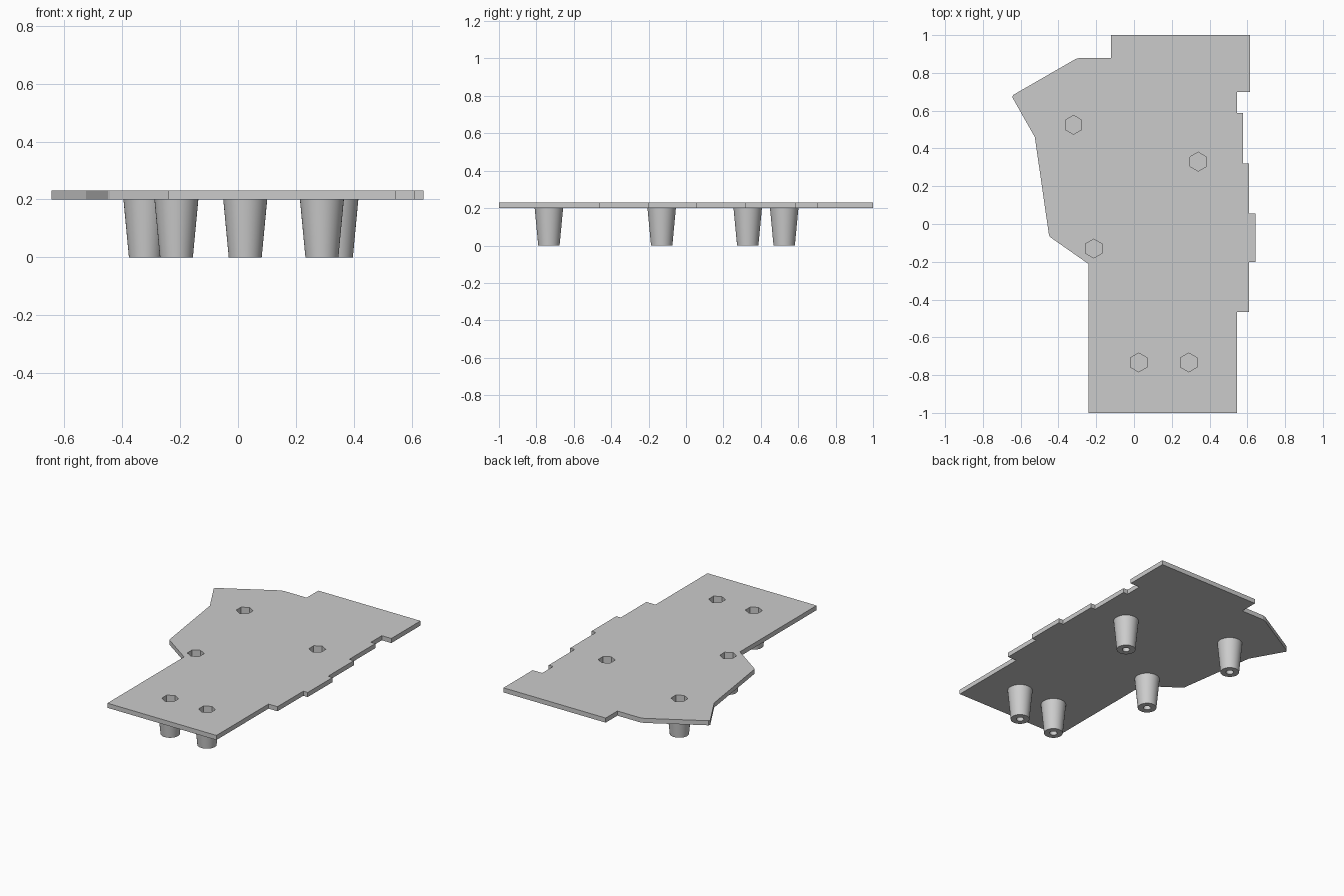
import bpy, bmesh, math

cube = bpy.data.objects.get("Cube")
if cube:
    bpy.data.objects.remove(cube, do_unlink=True)

PLATE_BOTTOM, PLATE_TOP = 0.2, 0.23
POCKET_FLOOR, HOLE_TOP = 0.1, 0.09

grey = bpy.data.materials.new("plain grey")
grey.use_nodes = True
colour = (0.6, 0.6, 0.6, 1)
grey.diffuse_color = colour
grey.node_tree.nodes["Principled BSDF"].inputs["Base Color"].default_value = colour


def finish(name, bm):
    bmesh.ops.recalc_face_normals(bm, faces=bm.faces)
    mesh = bpy.data.meshes.new(name)
    bm.to_mesh(mesh)
    bm.free()
    mesh.materials.append(grey)
    obj = bpy.data.objects.new(name, mesh)
    bpy.context.collection.objects.link(obj)
    return obj


def prism(name, outline, z0, z1):
    bm = bmesh.new()
    base = bm.faces.new([bm.verts.new((x, y, z0)) for x, y in outline])
    top = bmesh.ops.extrude_face_region(bm, geom=[base])
    verts = [v for v in top["geom"] if isinstance(v, bmesh.types.BMVert)]
    bmesh.ops.translate(bm, verts=verts, vec=(0, 0, z1 - z0))
    return finish(name, bm)


def circle(centre, radius, sides, start=0.0):
    angles = [start + math.tau * i / sides for i in range(sides)]
    return [(centre[0] + radius * math.cos(a), centre[1] + radius * math.sin(a)) for a in angles]


def cone(name, centre, r0, r1, z0, z1, sides=40):
    bm = bmesh.new()
    bmesh.ops.create_cone(bm, cap_ends=True, segments=sides,
                          radius1=r0, radius2=r1, depth=z1 - z0)
    bmesh.ops.translate(bm, verts=bm.verts, vec=(*centre, (z0 + z1) / 2))
    return finish(name, bm)


def cut(obj, cutter):
    cutter.hide_render = True
    mod = obj.modifiers.new("cut", "BOOLEAN")
    mod.operation = "DIFFERENCE"
    mod.solver = "EXACT"
    mod.object = cutter
    bpy.context.view_layer.objects.active = obj
    bpy.ops.object.modifier_apply(modifier=mod.name)


# Stepped plate outline, counter-clockwise from the front left corner
outline = [
    (-0.24, -1), (0.545, -1), (0.545, -0.465), (0.61, -0.465),
    (0.61, -0.2), (0.642, -0.2), (0.642, 0.055), (0.61, 0.055),
    (0.61, 0.32), (0.577, 0.32), (0.577, 0.588), (0.545, 0.588),
    (0.545, 0.7), (0.614, 0.7), (0.614, 1), (-0.122, 1),
    (-0.122, 0.88), (-0.285, 0.88), (-0.31, 0.873), (-0.64, 0.683),
    (-0.645, 0.672), (-0.525, 0.46), (-0.45, -0.06), (-0.443, -0.07),
    (-0.24, -0.212),
]
plate = prism("plate", outline, PLATE_BOTTOM, PLATE_TOP)

# Tapered standoffs with a hexagonal nut pocket above and a screw hole below
spots = [(-0.32, 0.525), (0.34, 0.33), (-0.213, -0.13), (0.025, -0.733), (0.29, -0.733)]
standoffs = []
for i, spot in enumerate(spots, 1):
    post = cone(f"standoff_{i}", spot, 0.057, 0.076, 0, PLATE_BOTTOM)
    pocket = prism("nut_pocket_cutter", circle(spot, 0.05, 6, math.pi / 2),
                   POCKET_FLOOR, PLATE_TOP + 0.1)
    hole = cone("screw_hole_cutter", spot, 0.023, 0.023, -0.1, HOLE_TOP)
    cut(plate, pocket)
    cut(post, pocket)
    cut(post, hole)
    for cutter in (pocket, hole):
        bpy.data.objects.remove(cutter, do_unlink=True)
    standoffs.append(post)

# Smooth the round walls and keep the rims sharp
bpy.ops.object.select_all(action="DESELECT")
for post in standoffs:
    post.select_set(True)
bpy.context.view_layer.objects.active = standoffs[0]
bpy.ops.object.shade_smooth_by_angle(angle=math.radians(30))
